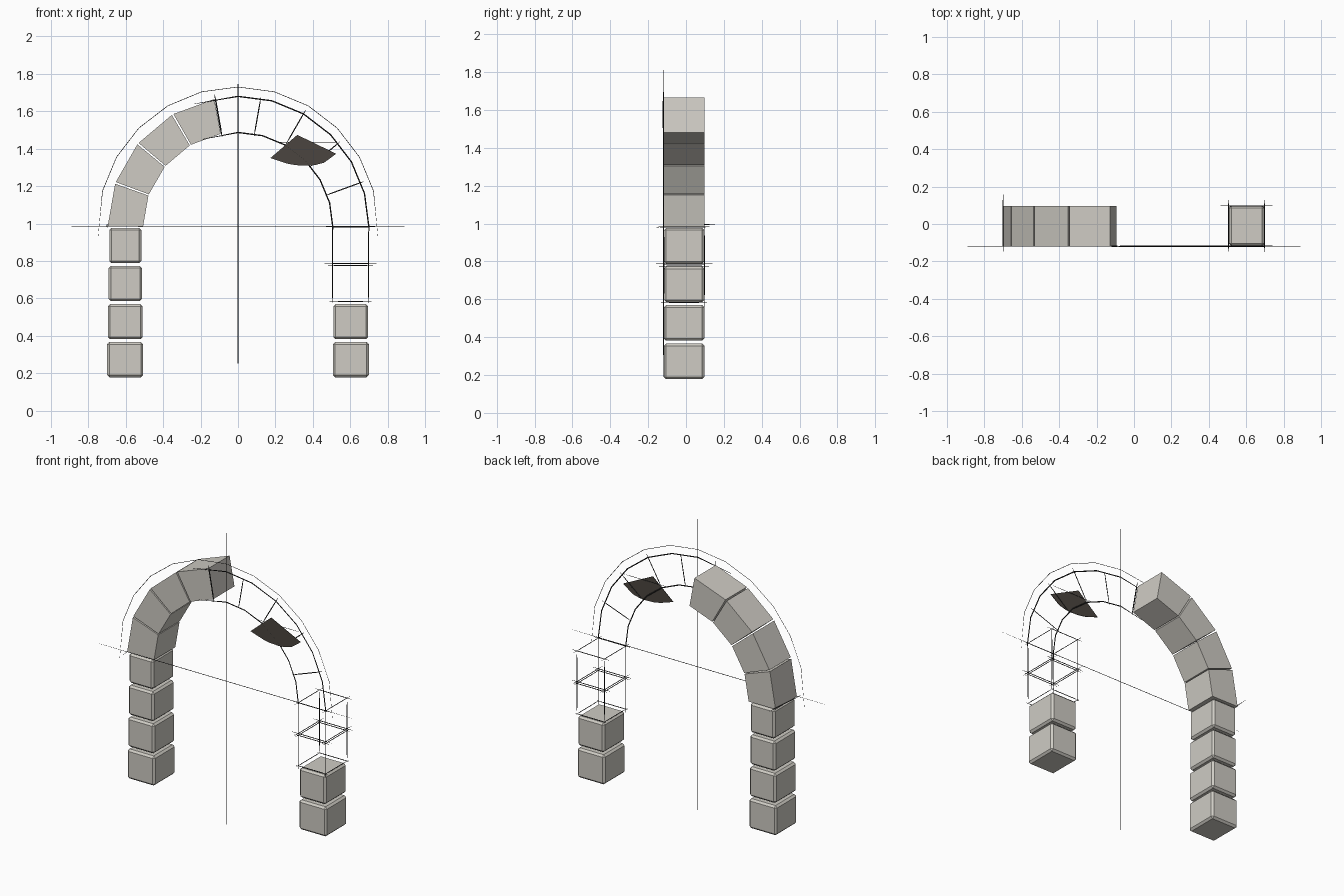
import bpy, bmesh
from math import sin, cos, radians
from mathutils import Vector

if "Cube" in bpy.data.objects:
    bpy.data.objects.remove(bpy.data.objects["Cube"])

CZ = 0.98                  # height of the arch centre
RI, RO = 0.508, 0.70       # inner and outer arch radius
YF, YB = -0.117, 0.097     # front and back of the stones
YL = -0.119                # plane of the drawn lines


def material(name, rgb):
    m = bpy.data.materials.new(name)
    m.diffuse_color = (*rgb, 1)
    m.use_nodes = True
    m.node_tree.nodes["Principled BSDF"].inputs["Base Color"].default_value = m.diffuse_color
    return m


STONE = material("stone", (0.62, 0.60, 0.55))
INK = material("ink", (0.02, 0.02, 0.02))
DARK = material("dark_plate", (0.07, 0.06, 0.05))


def prism(name, profile, y0, y1, mat, bevel=0.0):
    """Extrude an (x, z) outline from y0 to y1."""
    bm = bmesh.new()
    face = bm.faces.new([bm.verts.new((x, y0, z)) for x, z in profile])
    ext = bmesh.ops.extrude_face_region(bm, geom=[face])
    moved = [v for v in ext["geom"] if isinstance(v, bmesh.types.BMVert)]
    bmesh.ops.translate(bm, verts=moved, vec=(0, y1 - y0, 0))
    if bevel:
        bmesh.ops.bevel(bm, geom=bm.edges[:], offset=bevel, segments=1,
                        affect='EDGES', profile=0.5)
    bmesh.ops.recalc_face_normals(bm, faces=bm.faces[:])
    me = bpy.data.meshes.new(name)
    bm.to_mesh(me)
    bm.free()
    me.materials.append(mat)
    ob = bpy.data.objects.new(name, me)
    bpy.context.collection.objects.link(ob)
    return ob


def stroke(name, pts, width=0.003, taper=True):
    """Thin pencil-like line, fading towards both ends."""
    pts = [Vector(p) for p in pts]
    if len(pts) == 2:
        a, b = pts
        pts = [a.lerp(b, t) for t in (0, 0.2, 0.8, 1)]
    cu = bpy.data.curves.new(name, 'CURVE')
    cu.dimensions = '3D'
    cu.bevel_depth = width
    cu.bevel_resolution = 0
    cu.use_fill_caps = True
    sp = cu.splines.new('POLY')
    sp.points.add(len(pts) - 1)
    for i, p in enumerate(pts):
        sp.points[i].co = (*p, 1)
        end = i in (0, len(pts) - 1)
        sp.points[i].radius = 0.3 if end and taper else 1.0
    cu.materials.append(INK)
    ob = bpy.data.objects.new(name, cu)
    bpy.context.collection.objects.link(ob)
    bpy.ops.object.select_all(action='DESELECT')
    bpy.context.view_layer.objects.active = ob
    ob.select_set(True)
    bpy.ops.object.convert(target='MESH')


def polar(r, deg):
    return r * cos(radians(deg)), CZ + r * sin(radians(deg))


def arc(r, angles, y=YL):
    return [(polar(r, a)[0], y, polar(r, a)[1]) for a in angles]


# Pier stones: four on the left, two on the right
for side, count in (("left", 4), ("right", 2)):
    s = -1 if side == "left" else 1
    for i in range(count):
        z = 0.178 + i * 0.2035
        xi, xo = s * (0.507 + 0.003 * i), s * (0.70 - 0.004 * i)
        prism(f"{side}_pier_stone_{i+1}",
              [(xi, z), (xo, z), (xo, z + 0.188), (xi, z + 0.188)],
              YF, YB, STONE, bevel=0.012)

# Arch stones: straight-sided wedges
for i in range(4):
    a0, a1 = 179.7 - 20 * i, 160.5 - 20 * i
    prism(f"arch_stone_{i+1}",
          [polar(RI, a0), polar(RO - 0.003, a0), polar(RO - 0.003, a1), polar(RI, a1)],
          YF, YB, STONE)

# Construction arcs
stroke("outer_guide_arc", arc(0.75, [184] + list(range(165, 14, -15)) + [-4]), 0.0015)
stroke("outer_arch_line", arc(RO, [109.5] + list(range(90, 14, -15)) + [0, -4]), 0.0035)
stroke("inner_arch_line", arc(0.507, [112] + list(range(90, 14, -15)) + [0, -5]), 0.0035)

# Radial joint lines
for a, r0, r1, w in ((100, 0.49, 0.72, 0.004), (80, 0.495, 0.705, 0.003),
                     (60, 0.51, 0.725, 0.003), (40, 0.50, 0.712, 0.003),
                     (20, 0.496, 0.718, 0.003)):
    stroke(f"joint_line_{a}", arc(r0, [a]) + arc(r1, [a]), w)

# Centre lines
stroke("horizontal_axis", [(-0.89, YL, CZ + 0.005), (0.89, YL, CZ + 0.005)], 0.0018)
stroke("vertical_axis", [(0, YL, 0), (0, YL, 2)], 0.0018)
stroke("springing_mark", [(-0.70, -0.155, 0.978), (-0.70, 0.165, 0.998)], 0.0025)

# Outlines of the two missing pier stones
for z, over in ((0.582, 0.015), (0.775, 0.025), (0.787, 0.042), (0.982, 0.035)):
    for y in (YF, YB):
        stroke("outline_across", [(0.505 - over, y, z), (0.698 + over, y, z)], 0.0025)
    for x in (0.505, 0.698):
        stroke("outline_depth", [(x, YF - over, z), (x, YB + over, z)], 0.0025)
for x in (0.505, 0.698):
    for y in (YF, YB):
        stroke("outline_upright", [(x, y, 0.56), (x, y, 1.0)], 0.0025)

# Dark plate with a curved lower edge, and its sketch line
prism("dark_wedge", [(0.173, 1.35), (0.317, 1.474), (0.525, 1.373), (0.46, 1.325),
                     (0.41, 1.312), (0.365, 1.309), (0.31, 1.312), (0.264, 1.32)],
      -0.122, -0.119, DARK)
stroke("wedge_line", [(0.21, YL, 1.435), (0.52, YL, 1.435)], 0.0015)
